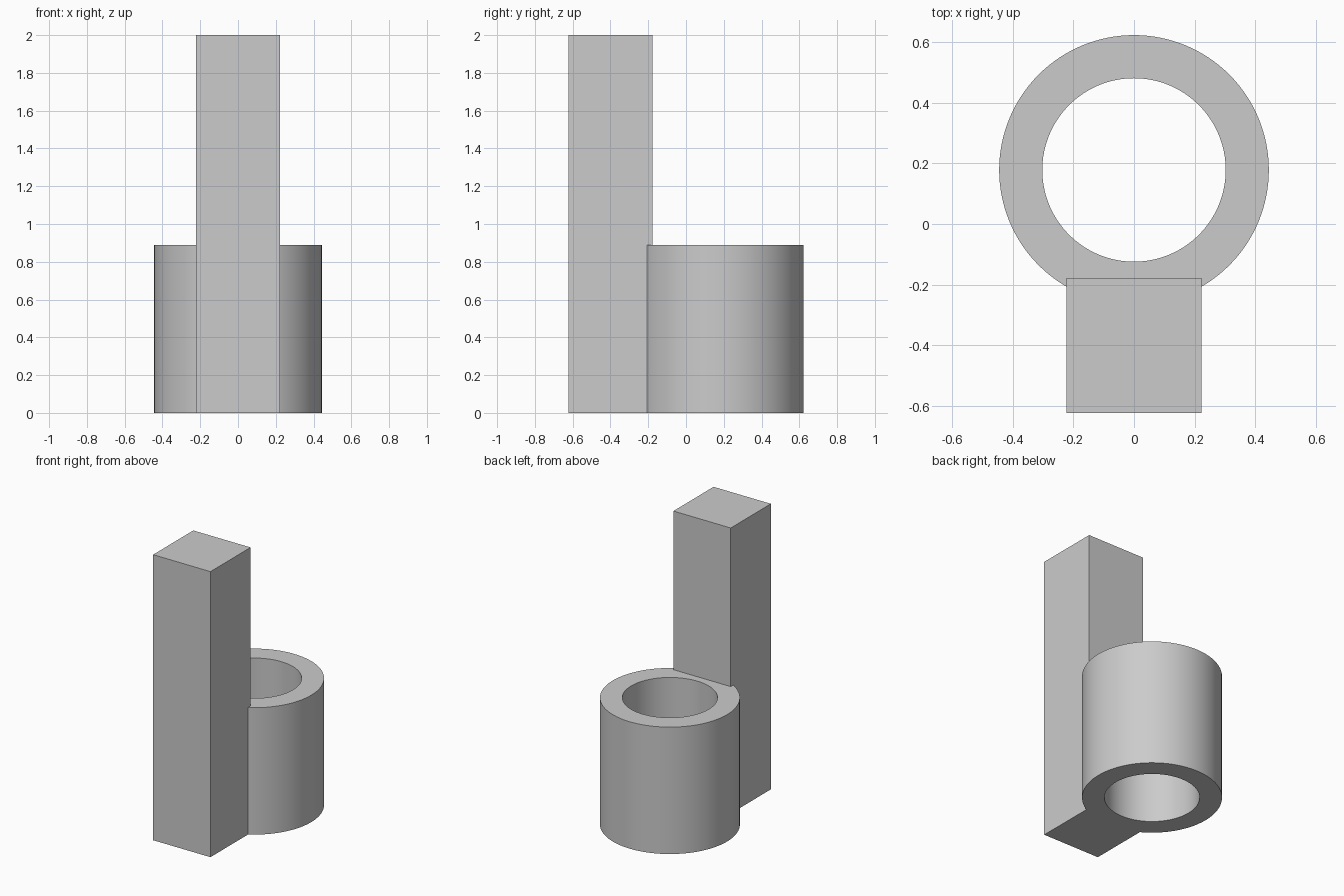
import bpy
import bmesh
import math
from mathutils import Matrix, Vector

cube = bpy.data.objects.get("Cube")
if cube:
    bpy.data.objects.remove(cube, do_unlink=True)

SIDE = 0.444           # post width and depth
OUTER, INNER = 0.444, 0.302
RING_HEIGHT = 0.889
POST_HEIGHT = 2.0
RING_Y, POST_Y = 0.178, -0.4

grey = bpy.data.materials.new("plain_grey")
grey.use_nodes = True
colour = (0.6, 0.6, 0.6, 1)
grey.diffuse_color = colour
grey.node_tree.nodes["Principled BSDF"].inputs["Base Color"].default_value = colour


def make_object(name, bm):
    bmesh.ops.recalc_face_normals(bm, faces=bm.faces)
    mesh = bpy.data.meshes.new(name)
    bm.to_mesh(mesh)
    bm.free()
    mesh.materials.append(grey)
    obj = bpy.data.objects.new(name, mesh)
    bpy.context.collection.objects.link(obj)
    return obj


# Hollow round socket: a rectangular wall section spun around its axis
bm = bmesh.new()
section = [(INNER, 0), (OUTER, 0), (OUTER, RING_HEIGHT), (INNER, RING_HEIGHT)]
verts = [bm.verts.new((r, RING_Y, z)) for r, z in section]
edges = [bm.edges.new((verts[i], verts[i - 1])) for i in range(len(verts))]
bmesh.ops.spin(bm, geom=verts + edges, cent=(0, RING_Y, 0), axis=(0, 0, 1),
               angle=math.tau, steps=128, use_merge=True)
bmesh.ops.remove_doubles(bm, verts=bm.verts, dist=1e-5)
socket = make_object("round_socket", bm)

# Tall square post, overlapping the front of the socket wall
bm = bmesh.new()
bmesh.ops.create_cube(bm, size=1, matrix=Matrix.LocRotScale(
    Vector((0, POST_Y, POST_HEIGHT / 2)), None, Vector((SIDE, SIDE, POST_HEIGHT))))
post = make_object("square_post", bm)

# Fuse the two into one solid
bpy.context.view_layer.objects.active = socket
socket.select_set(True)
union = socket.modifiers.new("fuse_post", "BOOLEAN")
union.operation = "UNION"
union.solver = "EXACT"
union.object = post
bpy.ops.object.modifier_apply(modifier=union.name)
bpy.data.objects.remove(post, do_unlink=True)
socket.name = "post_with_socket"

# Smooth the round walls, keep the edges sharp
bpy.ops.object.select_all(action="DESELECT")
socket.select_set(True)
bpy.ops.object.shade_smooth_by_angle(angle=math.radians(30))
